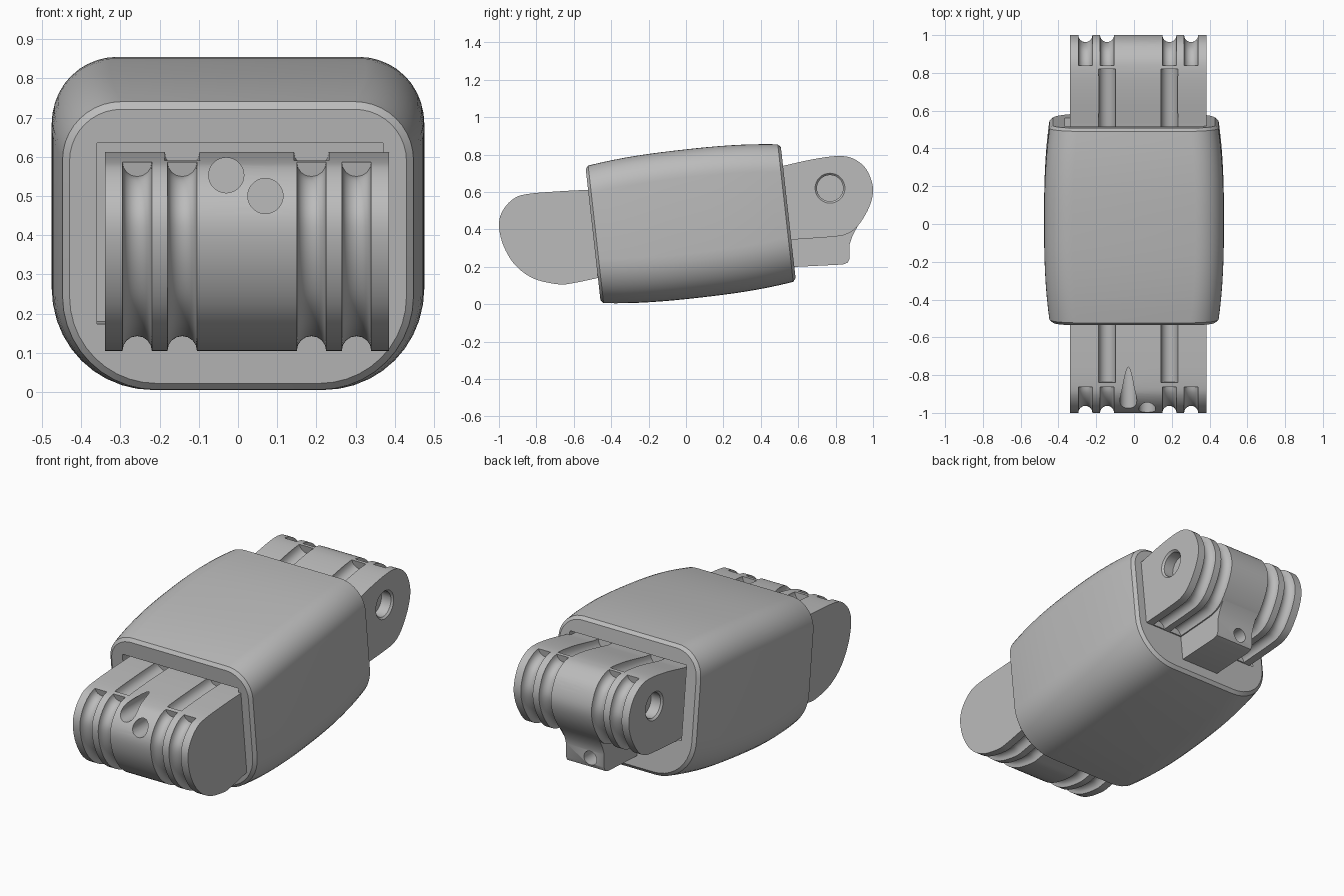
import bpy, bmesh, math
from mathutils import Vector, Matrix

old = bpy.data.objects.get("Cube")
if old:
    bpy.data.objects.remove(old)

grey = bpy.data.materials.new("satin_grey")
grey.use_nodes = True
grey.diffuse_color = (0.5, 0.5, 0.5, 1)
grey.node_tree.nodes["Principled BSDF"].inputs["Base Color"].default_value = (0.5, 0.5, 0.5, 1)

X0, X1 = -0.34, 0.385          # side faces of the hinge lugs
MID = (X0 + X1) / 2
TILT = Matrix.Translation((0, 0.025, 0.43)) @ Matrix.Rotation(math.radians(6.4), 4, 'X')


def make(name, bm, matrix=None):
    if matrix:
        bm.transform(matrix)
    bmesh.ops.recalc_face_normals(bm, faces=bm.faces)
    me = bpy.data.meshes.new(name)
    bm.to_mesh(me)
    bm.free()
    ob = bpy.data.objects.new(name, me)
    bpy.context.collection.objects.link(ob)
    me.materials.append(grey)
    return ob


def boolean(ob, cutter, operation='DIFFERENCE'):
    mod = ob.modifiers.new("cut", 'BOOLEAN')
    mod.operation, mod.solver, mod.object = operation, 'EXACT', cutter
    bpy.context.view_layer.objects.active = ob
    bpy.ops.object.modifier_apply(modifier=mod.name)
    bpy.data.objects.remove(cutter)


def smooth(ob):
    bpy.ops.object.select_all(action='DESELECT')
    ob.select_set(True)
    bpy.context.view_layer.objects.active = ob
    bpy.ops.object.shade_smooth_by_angle(angle=math.radians(28))


def box(lo, hi, matrix=None):
    bm = bmesh.new()
    bmesh.ops.create_cube(bm, size=1)
    lo, hi = Vector(lo), Vector(hi)
    bm.transform(Matrix.Translation((lo + hi) / 2) @ Matrix.Diagonal((*(hi - lo), 1)))
    return make("cutter", bm, matrix)


def drill(start, end, r, r_end=None):
    a, b = Vector(start), Vector(end)
    bm = bmesh.new()
    bmesh.ops.create_cone(bm, cap_ends=True, segments=32, radius1=r,
                          radius2=r if r_end is None else r_end, depth=(b - a).length)
    rot = (b - a).to_track_quat('Z', 'Y').to_matrix().to_4x4()
    return make("cutter", bm, Matrix.Translation((a + b) / 2) @ rot)


def spline(pts, steps=5):
    """Smooth curve through (y, z) points."""
    p = [Vector(q) for q in pts]
    p = [p[0] * 2 - p[1]] + p + [p[-1] * 2 - p[-2]]
    out = []
    for a, b, c, d in zip(p, p[1:], p[2:], p[3:]):
        for i in range(steps):
            t = i / steps
            out.append(0.5 * (2 * b + (c - a) * t + (2 * a - 5 * b + 4 * c - d) * t ** 2
                              + (3 * b - a - 3 * c + d) * t ** 3))
    return out + [p[-2]]


def prism(name, outline, x0, x1):
    bm = bmesh.new()
    face = bm.faces.new([bm.verts.new((x0, y, z)) for y, z in outline])
    ext = bmesh.ops.extrude_face_region(bm, geom=[face])
    verts = [v for v in ext["geom"] if isinstance(v, bmesh.types.BMVert)]
    bmesh.ops.translate(bm, verts=verts, vec=(x1 - x0, 0, 0))
    return make(name, bm)


def tube(path, x, r, sides=16):
    """Round cutter swept along a (y, z) path at a fixed x."""
    bm = bmesh.new()
    rings = []
    for i, p in enumerate(path):
        d = (path[min(i + 1, len(path) - 1)] - path[max(i - 1, 0)]).normalized()
        n = Vector((-d.y, d.x))
        ring = []
        for k in range(sides):
            a = 2 * math.pi * k / sides
            q = p + n * r * math.sin(a)
            ring.append(bm.verts.new((x + r * math.cos(a), q.x, q.y)))
        rings.append(ring)
    for a, b in zip(rings, rings[1:]):
        for k in range(sides):
            bm.faces.new((a[k], a[k - 1], b[k - 1], b[k]))
    bm.faces.new(rings[0])
    bm.faces.new(rings[-1])
    return make("cutter", bm)


def lug(name, points, inside, groove_limit, bore, bore_r):
    """Hinge lug with cable grooves, top channels and blind side bores."""
    outline = spline(points)
    ob = prism(name, outline + [Vector(q) for q in inside], X0, X1)
    path = [p for p in outline if abs(p.x) > groove_limit or p.y < bore[1]]
    top = [Vector((math.copysign(groove_limit, bore[0]), outline[0].y + points[2][1]) ) / 1]
    top = [Vector(points[2]), Vector(points[0])]
    top.append(top[1] * 2 - top[0])
    for side in (-1, 1):
        for off in (0.165, 0.28):
            boolean(ob, tube(path, MID + side * off, 0.0375))
        boolean(ob, tube(top, MID + side * 0.165, 0.045))
        face = X1 if side > 0 else X0
        at = lambda d: (face + side * d, *bore)
        boolean(ob, drill(at(0.02), at(-0.07), bore_r))
        boolean(ob, drill(at(0.005), at(-0.01), bore_r + 0.015, bore_r))
    return ob


# Main body: rounded section, slightly barrelled, chamfered rims
bm = bmesh.new()
stations = [-0.525, -0.51] + [-0.51 + 1.02 * i / 16 for i in range(1, 16)] + [0.51, 0.525]
rings = []
for t in stations:
    bulge = 0.028 * (1 - min(1, abs(t) / 0.51) ** 2.5)
    inset = 0.018 if abs(t) > 0.52 else 0
    w, h = 0.448 + bulge - inset, 0.37 + bulge - inset
    ring = []
    for quad, (sx, sz, r) in enumerate(((1, 1, 0.15), (-1, 1, 0.15), (-1, -1, 0.24), (1, -1, 0.24))):
        r -= inset
        for k in range(11):
            a = math.pi / 2 * (quad + k / 10)
            ring.append(bm.verts.new((sx * (w - r) + r * math.cos(a), t, sz * (h - r) + r * math.sin(a))))
    rings.append(ring)
for a, b in zip(rings, rings[1:]):
    for k in range(len(a)):
        bm.faces.new((a[k], a[k - 1], b[k - 1], b[k]))
bm.faces.new(rings[0])
bm.faces.new(rings[-1])
body = make("body_shell", bm, TILT)
# Shallow sockets around the lugs
boolean(body, box((-0.36, -0.6, -0.2), (0.37, -0.46, 0.265), TILT))
boolean(body, box((-0.365, 0.46, -0.14), (0.37, 0.6, 0.275), TILT))
smooth(body)

# Front lug
front = lug("front_lug",
            [(-0.5, 0.612), (-0.65, 0.605), (-0.84, 0.59), (-0.92, 0.565), (-0.98, 0.5), (-1, 0.42),
             (-0.975, 0.31), (-0.91, 0.205), (-0.81, 0.135), (-0.68, 0.106), (-0.6, 0.113), (-0.47, 0.14)],
            [(-0.35, 0.16), (-0.35, 0.61)], 0.85, (-0.8, 0.37), 0.145)
boolean(front, drill((-0.03, -1.05, 0.553), (-0.03, -0.6, 0.553), 0.045))
boolean(front, drill((0.07, -1.05, 0.5), (0.07, -0.8, 0.5), 0.045))
boolean(front, drill((0.03, -0.7, 0.05), (0.03, -0.7, 0.25), 0.04))
smooth(front)

# Rear lug with a tab under its middle
rear = lug("rear_lug",
           [(0.5, 0.735), (0.68, 0.775), (0.82, 0.792), (0.9, 0.775), (0.965, 0.72), (1, 0.62),
            (0.98, 0.52), (0.92, 0.42), (0.86, 0.375), (0.78, 0.36), (0.57, 0.345)],
           [(0.35, 0.33), (0.35, 0.72)], 0.82, (0.77, 0.62), 0.07)
tab = prism("tab", [Vector(q) for q in ((0.4, 0.19), (0.6, 0.2), (0.84, 0.212), (0.865, 0.222), (0.875, 0.245),
            (0.875, 0.32), (0.89, 0.365), (0.93, 0.44), (0.9, 0.55), (0.4, 0.55))], MID - 0.12, MID + 0.12)
boolean(rear, tab, 'UNION')
boolean(rear, drill((0.07, 1.05, 0.79), (0.07, 0.82, 0.62), 0.045))
boolean(rear, drill((-0.01, 0.95, 0.275), (-0.01, 0.7, 0.275), 0.04))
smooth(rear)
